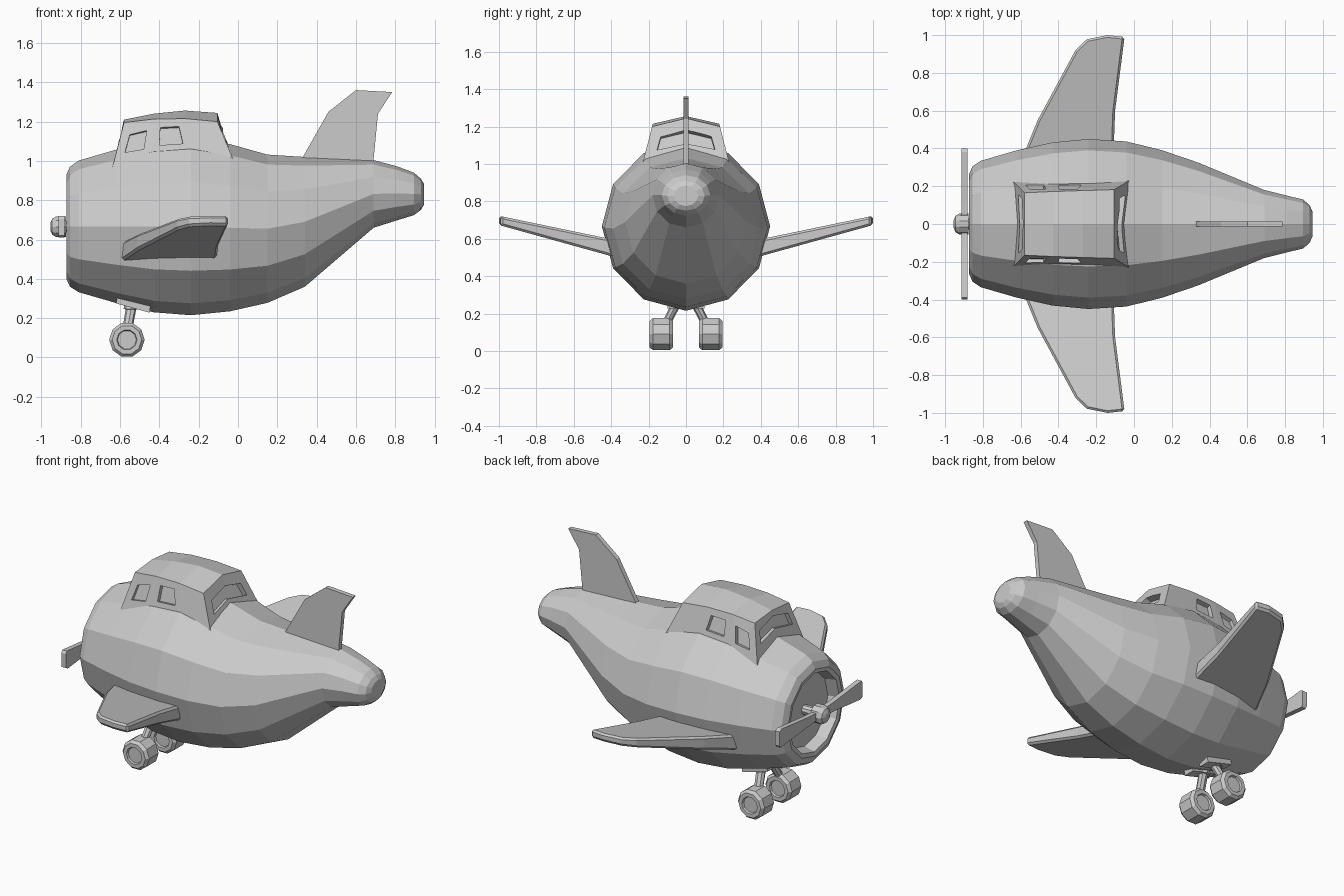
import bpy, bmesh, math
from mathutils import Vector

if "Cube" in bpy.data.objects:
    bpy.data.objects.remove(bpy.data.objects["Cube"])

grey = bpy.data.materials.new("light_grey")
grey.diffuse_color = (0.6, 0.6, 0.6, 1)
grey.use_nodes = True
grey.node_tree.nodes["Principled BSDF"].inputs["Base Color"].default_value = grey.diffuse_color


def loft(name, rings):
    """Skin a list of closed point rings and cap both ends."""
    bm = bmesh.new()
    vs = [[bm.verts.new(p) for p in r] for r in rings]
    n = len(rings[0])
    for a, b in zip(vs, vs[1:]):
        for i in range(n):
            j = (i + 1) % n
            bm.faces.new((a[i], a[j], b[j], b[i]))
    bm.faces.new(vs[0])
    bm.faces.new(vs[-1])
    bmesh.ops.recalc_face_normals(bm, faces=bm.faces[:])
    me = bpy.data.meshes.new(name)
    bm.to_mesh(me)
    bm.free()
    ob = bpy.data.objects.new(name, me)
    bpy.context.collection.objects.link(ob)
    me.materials.append(grey)
    return ob


def circle(n, ra, rb=None):
    rb = ra if rb is None else rb
    return [(ra * math.cos(2 * math.pi * i / n), rb * math.sin(2 * math.pi * i / n)) for i in range(n)]


def bevel(ob, w):
    m = ob.modifiers.new("bevel", 'BEVEL')
    m.width = w
    m.segments = 1
    m.limit_method = 'ANGLE'
    m.angle_limit = math.radians(50)


# Fuselage: twelve-sided loft with recessed nose (x, centre z, half width, half height)
stations = [(-.80, .665, .225, .225), (-.868, .665, .24, .24), (-.873, .665, .265, .265),
            (-.855, .665, .305, .305), (-.81, .667, .335, .335), (-.62, .667, .39, .39),
            (-.43, .667, .432, .437), (-.24, .667, .45, .452), (-.04, .66, .437, .425),
            (.15, .655, .39, .377), (.34, .69, .325, .33), (.69, .832, .18, .172),
            (.81, .835, .15, .137), (.895, .832, .13, .108), (.93, .83, .10, .08),
            (.945, .83, .065, .055)]
loft("fuselage", [[(x, y, z + zc) for y, z in circle(12, ry, rz)] for x, zc, ry, rz in stations])

# Cabin (bottom x, eave x, bottom y, eave y, eave z, ridge z)
cab = [(-.643, -.58, .228, .165, 1.195, 1.21), (-.44, -.43, .235, .172, 1.213, 1.24),
       (-.25, -.27, .24, .177, 1.215, 1.256), (0.0, -.105, .245, .182, 1.20, 1.244)]
cabin = loft("cabin", [[(xb, yb, .95), (xe, ye, ze), (xe, 0, zr), (xe, -ye, ze), (xb, -yb, .95)]
                       for xb, xe, yb, ye, ze, zr in cab])

# Window recesses, each cut parallel to its wall
cutters = []


def window(pts, out):
    out = Vector(out).normalized()
    c = loft("window_cutter", [[Vector(p) - out * .025 for p in pts], [Vector(p) + out * .05 for p in pts]])
    c.hide_render = True
    cutters.append(c)


side_quads = [[(-.575, 1.045), (-.55, 1.135), (-.465, 1.155), (-.48, 1.06)],
              [(-.40, 1.08), (-.395, 1.17), (-.30, 1.175), (-.28, 1.088)]]
for s in (-1, 1):
    for q in side_quads:
        window([(x, s * (.181 + .02 * (x + .6) / .5 * .6 + (1.2 - z) * .25 - .01), z) for x, z in q],
               (0, s, .25))
band = [(.155, 1.075), (.135, 1.145), (0, 1.178), (-.135, 1.145), (-.155, 1.075), (0, 1.108)]
window([(-.58 - (1.2 - z) * .257, y, z) for y, z in band], (-1, 0, .257))
window([(-.105 + (1.2 - z) * .42, y, z) for y, z in band], (1, 0, .42))
for c in cutters:
    m = cabin.modifiers.new("window_cut", 'BOOLEAN')
    m.operation = 'DIFFERENCE'
    m.solver = 'EXACT'
    m.object = c
bpy.context.view_layer.update()
cut = bpy.data.meshes.new_from_object(cabin.evaluated_get(bpy.context.evaluated_depsgraph_get()))
cabin.modifiers.clear()
cabin.data = cut
for c in cutters:
    bpy.data.objects.remove(c)

# Tail fin
fin = [(.29, .93), (.33, 1.02), (.46, 1.25), (.60, 1.36), (.785, 1.35), (.712, 1.24), (.69, 1.01), (.69, .93)]
loft("tail_fin", [[(x, y, z) for x, z in fin] for y in (-.014, .014)])

# Wings
outline = [(-.60, .33), (-.51, .55), (-.31, .92), (-.25, .978), (-.14, 1.0), (-.05, .99),
           (-.10, .6), (-.11, .33)]
for s, side in ((-1, "right"), (1, "left")):
    low = [(x, s * y, .51 + (y - .41) * .277) for x, y in outline]
    top = [(x, s * y, .60 + (y - .41) * .208) for x, y in outline]
    bevel(loft(side + "_wing", [low, top]), .012)

# Propeller hub, shaft and two flat blades
hub = [(-.79, .03), (-.875, .03), (-.875, .055), (-.925, .055), (-.945, .043), (-.955, .02)]
loft("propeller_hub", [[(x, y, z + .665) for y, z in circle(10, r)] for x, r in hub])
blade = [(.03, -.022), (.12, -.028), (.39, -.055), (.40, -.04), (.40, .045), (.38, .055), (.12, .028), (.03, .022)]
for s, side in ((-1, "right"), (1, "left")):
    loft(side + "_blade", [[(x, s * y, .665 + s * z) for y, z in blade] for x in (-.912, -.882)])

# Landing gear
tyre = [(-.05, .048), (-.062, .052), (-.062, .075), (-.045, .09), (.045, .09), (.062, .075), (.062, .052), (.05, .048)]
for s, side in ((-1, "right"), (1, "left")):
    loft(side + "_wheel", [[(-.565 + a, s * .132 + y, .09 + b) for a, b in circle(10, r)] for y, r in tyre])
    leg = [(-.568, .125, .11, .025), (-.545, .055, .245, .027), (-.545, .055, .246, .037), (-.535, .035, .31, .037)]
    loft(side + "_strut", [[(x + a, s * y + b, z) for a, b in circle(8, r)] for x, y, z, r in leg])
    # Fairing where the strut meets the belly
    loft(side + "_strut_fairing", [[(-.62, s * y, .275), (-.45, s * y, .228), (-.44, s * y, .30), (-.61, s * y, .34)]
                                   for y in (.03, .10)])
